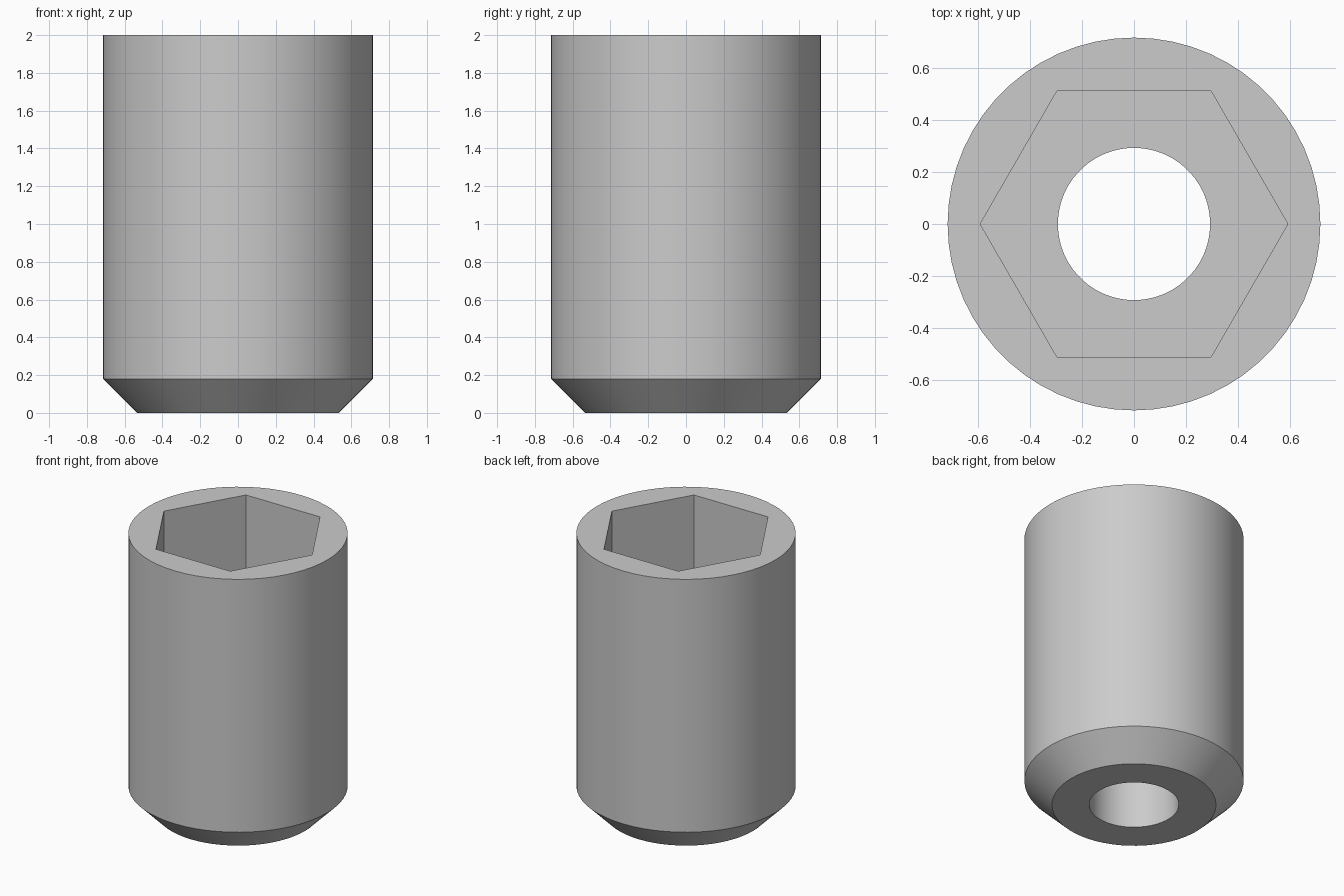
import bpy, bmesh, math

cube = bpy.data.objects.get("Cube")
if cube:
    bpy.data.objects.remove(cube, do_unlink=True)

SIDES = 60
OUTER, TIP, BORE, HEX = 0.715, 0.535, 0.292, 0.59
TOP, CHAMFER, FLOOR = 2.0, 0.18, 1.0

# Plain grey steel
steel = bpy.data.materials.new("grey_steel")
grey = (0.6, 0.6, 0.6, 1.0)
steel.diffuse_color = grey
steel.use_nodes = True
steel.node_tree.nodes["Principled BSDF"].inputs["Base Color"].default_value = grey

bm = bmesh.new()


def ring(radius, z, sides=SIDES):
    """Closed loop of vertices joined by edges."""
    step = 2 * math.pi / sides
    verts = [bm.verts.new((radius * math.cos(i * step), radius * math.sin(i * step), z))
             for i in range(sides)]
    for i in range(sides):
        bm.edges.new((verts[i - 1], verts[i]))
    return verts


def wall(a, b):
    """Quads between two rings of equal count."""
    for i in range(len(a)):
        bm.faces.new((a[i - 1], a[i], b[i], b[i - 1]))


def annulus(outer, inner):
    """Flat face between an outer and an inner loop."""
    edges = [bm.edges.get((loop[i - 1], loop[i]))
             for loop in (outer, inner) for i in range(len(loop))]
    bmesh.ops.triangle_fill(bm, edges=edges, use_beauty=True, use_dissolve=False,
                            normal=(0, 0, 1))


# Outer barrel and chamfered tip
tip = ring(TIP, 0)
shoulder = ring(OUTER, CHAMFER)
rim = ring(OUTER, TOP)
wall(tip, shoulder)
wall(shoulder, rim)

# Hexagonal socket
hex_top = ring(HEX, TOP, 6)
hex_floor = ring(HEX, FLOOR, 6)
wall(hex_top, hex_floor)

# Round through bore
bore_top = ring(BORE, FLOOR)
bore_bottom = ring(BORE, 0)
wall(bore_top, bore_bottom)

# Flat end faces and socket floor
annulus(rim, hex_top)
annulus(hex_floor, bore_top)
annulus(tip, bore_bottom)
bmesh.ops.recalc_face_normals(bm, faces=bm.faces)

mesh = bpy.data.meshes.new("socket_sleeve")
bm.to_mesh(mesh)
bm.free()
mesh.materials.append(steel)
sleeve = bpy.data.objects.new("socket_sleeve", mesh)
bpy.context.collection.objects.link(sleeve)

# Smooth curved walls, sharp rims and hexagon corners
bpy.ops.object.select_all(action="DESELECT")
sleeve.select_set(True)
bpy.context.view_layer.objects.active = sleeve
bpy.ops.object.shade_smooth_by_angle(angle=math.radians(30))
